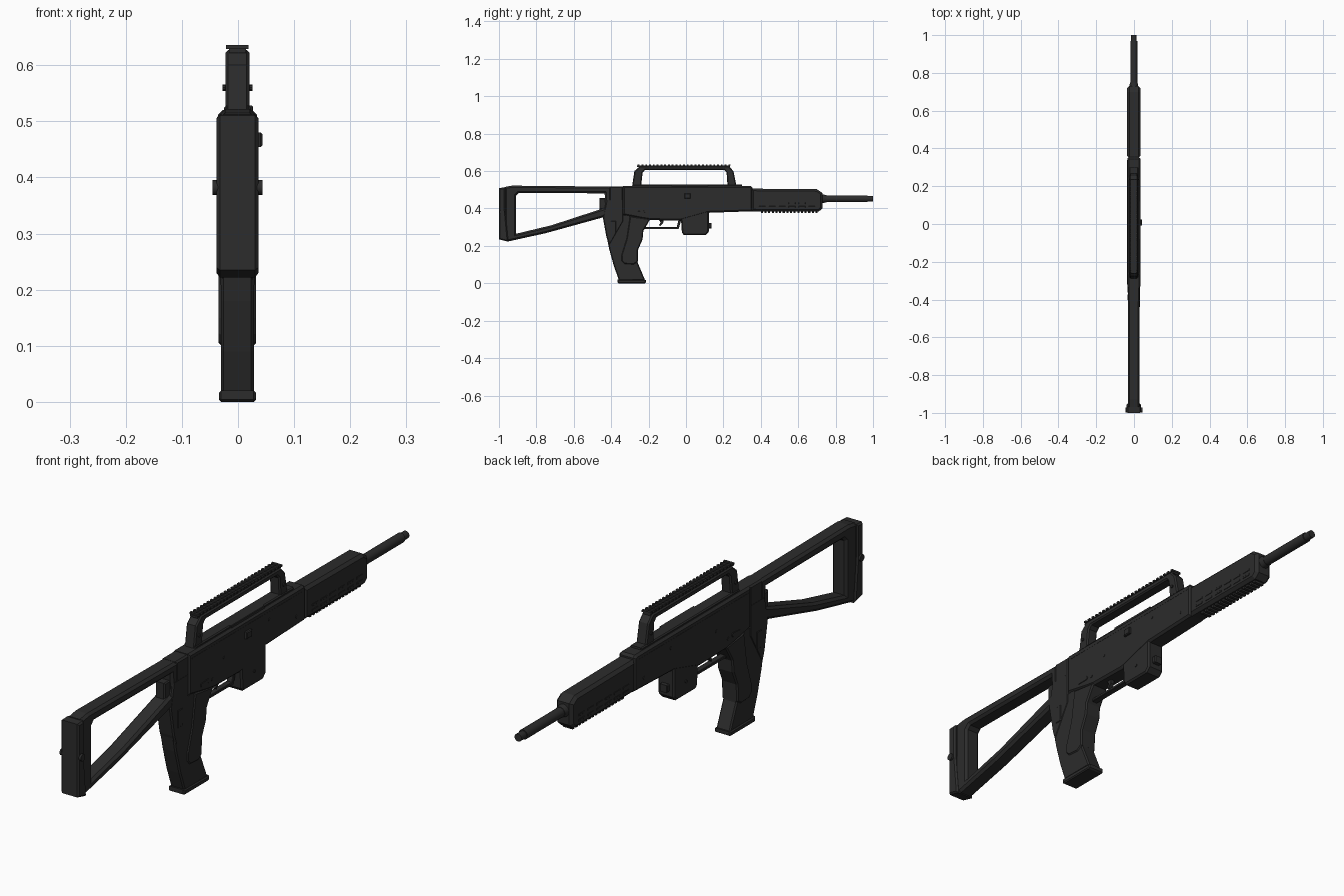
import bpy, bmesh, math
from mathutils import Matrix

CX = -0.001  # body centre line

def material(name, v):
    m = bpy.data.materials.new(name)
    m.diffuse_color = (v, v, v, 1)
    return m

BLACK = material("dark grey", 0.025)

def finish(name, bm, smooth=False):
    bmesh.ops.recalc_face_normals(bm, faces=bm.faces)
    me = bpy.data.meshes.new(name)
    bm.to_mesh(me)
    bm.free()
    me.materials.append(BLACK)
    ob = bpy.data.objects.new(name, me)
    bpy.context.collection.objects.link(ob)
    if smooth:
        bpy.ops.object.select_all(action='DESELECT')
        ob.select_set(True)
        bpy.context.view_layer.objects.active = ob
        bpy.ops.object.shade_smooth_by_angle(angle=math.radians(35))
    return ob

def slab(name, outer, half, inner=None, bevel=0.006, x=CX):
    """Side profile (y, z) extruded across x with chamfered rims; inner makes a window."""
    bm = bmesh.new()
    lo = [bm.verts.new((x - half, y, z)) for y, z in outer]
    if inner:
        li = [bm.verts.new((x - half, y, z)) for y, z in inner]
        n = len(lo)
        caps = [bm.faces.new((lo[i], lo[(i + 1) % n], li[(i + 1) % n], li[i])) for i in range(n)]
    else:
        caps = [bm.faces.new(lo)]
    ext = bmesh.ops.extrude_face_region(bm, geom=caps, use_keep_orig=True)["geom"]
    bmesh.ops.translate(bm, verts=[g for g in ext if isinstance(g, bmesh.types.BMVert)], vec=(2 * half, 0, 0))
    bmesh.ops.recalc_face_normals(bm, faces=bm.faces)
    if bevel:
        # rims are edges between a flat side cap and a wall
        rims = [e for e in bm.edges if len(e.link_faces) == 2 and
                (abs(e.link_faces[0].normal.x) > 0.9) != (abs(e.link_faces[1].normal.x) > 0.9)]
        bmesh.ops.bevel(bm, geom=rims, offset=bevel, segments=1, affect='EDGES', clamp_overlap=True)
    return finish(name, bm)

def box(name, y0, y1, z0, z1, half, bevel=0.0, x=CX):
    return slab(name, [(y0, z0), (y1, z0), (y1, z1), (y0, z1)], half, None, bevel, x)

def cyl(name, axis, centre, r, length, sides=16, r2=None):
    bm = bmesh.new()
    rot = Matrix.Rotation(math.pi / 2, 4, 'Y') if axis == 'X' else Matrix.Rotation(-math.pi / 2, 4, 'X')
    bmesh.ops.create_cone(bm, cap_ends=True, segments=sides, radius1=r, radius2=r if r2 is None else r2,
                          depth=length, matrix=Matrix.Translation(centre) @ rot)
    return finish(name, bm, True)

# --- skeleton stock and butt pad
slab("stock_frame",
     [(-0.97, 0.515), (-0.93, 0.522), (-0.40, 0.517), (-0.40, 0.37), (-0.445, 0.352), (-0.75, 0.268), (-0.945, 0.225), (-0.97, 0.228)],
     0.031,
     [(-0.908, 0.47), (-0.895, 0.483), (-0.435, 0.481), (-0.43, 0.405), (-0.45, 0.398), (-0.72, 0.310), (-0.82, 0.286), (-0.908, 0.265)],
     0.009)
box("stock_tang", -0.41, -0.335, 0.37, 0.518, 0.031, 0.006)
slab("butt_pad", [(-1, 0.235), (-1, 0.51), (-0.966, 0.512), (-0.966, 0.39), (-0.95, 0.222)], 0.0375, None, 0.006)
cyl("sling_pin", 'X', (-0.0005, -0.984, 0.382), 0.013, 0.089)
box("stock_latch", -0.463, -0.42, 0.395, 0.455, 0.02, 0.004)

# --- receiver
slab("receiver",
     [(-0.338, 0.52), (0.345, 0.52), (0.355, 0.512), (0.355, 0.385), (0.12, 0.377), (-0.03, 0.335),
      (-0.19, 0.338), (-0.235, 0.345), (-0.338, 0.365)], 0.0345, None, 0.008)
slab("front_housing",
     [(-0.03, 0.39), (-0.022, 0.272), (-0.012, 0.258), (0.105, 0.258), (0.122, 0.276), (0.122, 0.39)], 0.0335, None, 0.006)
box("housing_button", 0.115, 0.137, 0.294, 0.322, 0.016, 0.003)
box("receiver_top_ridge", -0.285, 0.30, 0.515, 0.528, 0.024, 0.004)
box("ejection_cover", -0.08, 0.12, 0.505, 0.528, 0.006, 0.002, 0.021)
box("side_rib", -0.32, 0.34, 0.498, 0.501, 0.0352, 0)

# --- charging knob and receiver pins
box("charging_knob", -0.008, 0.024, 0.454, 0.48, 0.01, 0.003, 0.0335)
for i, (y, z) in enumerate([(0.14, 0.47), (0.30, 0.42), (-0.13, 0.43), (-0.20, 0.375), (0.05, 0.31)]):
    cyl(f"receiver_pin_{i}", 'X', (CX, y, z), 0.006, 0.073, 10)
slab("selector", [(-0.27, 0.372), (-0.225, 0.372), (-0.22, 0.38), (-0.225, 0.388), (-0.27, 0.384)], 0.0365, None, 0.001)

# --- carry handle with toothed rail
slab("carry_handle",
     [(-0.288, 0.52), (-0.276, 0.60), (-0.245, 0.627), (0.228, 0.627), (0.254, 0.60), (0.27, 0.52),
      (0.222, 0.52), (0.217, 0.592), (0.205, 0.605), (-0.22, 0.605), (-0.232, 0.592), (-0.24, 0.52)], 0.0215, None, 0.005)
box("sight_rail", -0.262, 0.235, 0.622, 0.630, 0.015)
for i in range(25):
    y = -0.258 + i * 0.0202
    box(f"rail_tooth_{i}", y, y + 0.010, 0.629, 0.636, 0.02)
for y in (-0.262, 0.24):
    cyl("handle_pin", 'X', (CX, y, 0.56), 0.006, 0.053, 10)

# --- handguard with slot plates and lower ridges
slab("handguard",
     [(0.35, 0.385), (0.35, 0.506), (0.70, 0.503), (0.73, 0.483), (0.73, 0.402), (0.71, 0.383)], 0.035, None, 0.011)
for row, z in enumerate((0.428, 0.408)):
    for i in range(6):
        y = 0.39 + i * 0.053
        box(f"handguard_slot_{row}_{i}", y, y + 0.036, z - 0.004, z + 0.004, 0.0365, 0.001)
for i in range(16):
    y = 0.40 + i * 0.0195
    box(f"lower_ridge_{i}", y, y + 0.011, 0.375, 0.39, 0.02)

# --- barrel
cyl("barrel_collar", 'Y', (CX, 0.735, 0.452), 0.025, 0.03, 20, 0.02)
cyl("barrel", 'Y', (CX, 0.845, 0.452), 0.0185, 0.25, 20)
cyl("muzzle", 'Y', (CX, 0.982, 0.452), 0.0145, 0.036, 20)

# --- magazine behind the grip
slab("magazine",
     [(-0.445, 0.36), (-0.435, 0.30), (-0.41, 0.18), (-0.385, 0.09), (-0.358, 0.015), (-0.218, 0.015), (-0.258, 0.11),
      (-0.26, 0.20), (-0.30, 0.37)], 0.0295, None, 0.005)
slab("magazine_base", [(-0.366, 0.004), (-0.36, 0), (-0.22, 0), (-0.214, 0.004), (-0.214, 0.018), (-0.366, 0.02)], 0.033, None, 0.004)
slab("magazine_well", [(-0.445, 0.355), (-0.425, 0.45), (-0.335, 0.45), (-0.335, 0.33), (-0.41, 0.20), (-0.425, 0.245)], 0.0315, None, 0.005)
box("magazine_catch", -0.402, -0.374, 0.268, 0.333, 0.034, 0.002)

# --- grip panel
slab("grip",
     [(-0.30, 0.36), (-0.318, 0.24), (-0.346, 0.15), (-0.345, 0.12), (-0.33, 0.103), (-0.28, 0.10), (-0.258, 0.115),
      (-0.256, 0.18), (-0.232, 0.235), (-0.228, 0.28), (-0.19, 0.345)], 0.0335, None, 0.005)

# --- trigger and guard
slab("trigger_guard",
     [(-0.235, 0.289), (-0.04, 0.289), (-0.025, 0.34), (-0.04, 0.34), (-0.05, 0.30), (-0.235, 0.30)], 0.012, None, 0.002)
slab("trigger",
     [(-0.15, 0.345), (-0.135, 0.325), (-0.145, 0.311), (-0.138, 0.306), (-0.122, 0.322), (-0.12, 0.345)], 0.008, None, 0.001)
